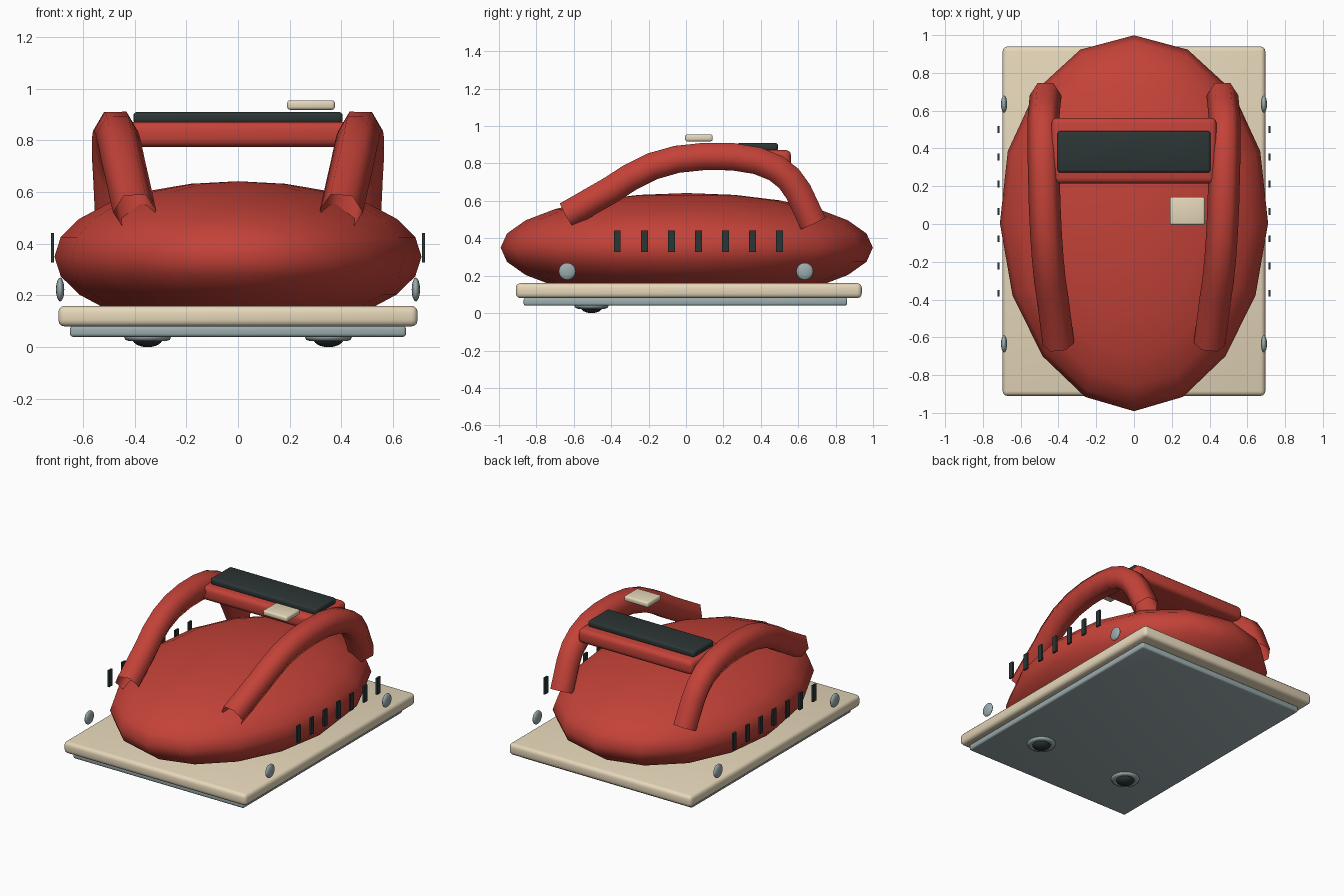
import bpy, bmesh, math
from mathutils import Vector, Matrix

if "Cube" in bpy.data.objects:
    bpy.data.objects.remove(bpy.data.objects["Cube"])


def material(name, rgb):
    m = bpy.data.materials.new(name)
    m.diffuse_color = (*rgb, 1)
    m.use_nodes = True
    m.node_tree.nodes["Principled BSDF"].inputs["Base Color"].default_value = m.diffuse_color
    return m


RED = material("red", (0.55, 0.055, 0.04))
CREAM = material("cream", (0.79, 0.68, 0.49))
DARK = material("dark", (0.025, 0.035, 0.035))
STEEL = material("steel", (0.33, 0.41, 0.42))


def add_mesh(name, bm, mat, angle=None):
    me = bpy.data.meshes.new(name)
    bmesh.ops.recalc_face_normals(bm, faces=bm.faces)
    bm.to_mesh(me)
    bm.free()
    ob = bpy.data.objects.new(name, me)
    bpy.context.collection.objects.link(ob)
    me.materials.append(mat)
    if angle:
        bpy.ops.object.select_all(action='DESELECT')
        ob.select_set(True)
        bpy.context.view_layer.objects.active = ob
        bpy.ops.object.shade_smooth_by_angle(angle=math.radians(angle))
    return ob


def box(name, lo, hi, mat, bevel=0):
    lo, hi = Vector(lo), Vector(hi)
    bm = bmesh.new()
    m = Matrix.Translation((lo + hi) / 2) @ Matrix.Diagonal((*(hi - lo), 1))
    bmesh.ops.create_cube(bm, size=1, matrix=m)
    if bevel:
        bmesh.ops.bevel(bm, geom=bm.edges[:], offset=bevel, segments=3,
                        profile=0.5, affect='EDGES')
    return add_mesh(name, bm, mat, 35 if bevel else None)


def ball(name, loc, radii, mat, seg=16, rings=12):
    bm = bmesh.new()
    m = Matrix.Translation(loc) @ Matrix.Diagonal((*radii, 1))
    bmesh.ops.create_uvsphere(bm, u_segments=seg, v_segments=rings, radius=1, matrix=m)
    return add_mesh(name, bm, mat, 60)


def tube(name, path, r, mat):
    # open hexagonal tube, flat side up
    bm = bmesh.new()
    pts = [Vector(p) for p in path]
    rings = []
    for i, p in enumerate(pts):
        t = (pts[min(i + 1, len(pts) - 1)] - pts[max(i - 1, 0)]).normalized()
        side = (Vector((1, 0, 0)) - t * t.x).normalized()
        up = side.cross(t)
        rings.append([bm.verts.new(p + r * (side * math.cos(a) + up * math.sin(a)))
                      for a in (k * math.pi / 3 for k in range(6))])
    for a, b in zip(rings, rings[1:]):
        for k in range(6):
            bm.faces.new((a[k], a[(k + 1) % 6], b[(k + 1) % 6], b[k]))
    return add_mesh(name, bm, mat, 65)


# Domed body, slightly narrower towards the front
body = ball("body_shell", (0, 0, 0.35), (0.71, 0.995, 0.292), RED)
for v in body.data.vertices:
    v.co.x *= 1 + 0.05 * v.co.y
    v.co.y += 0.004

# Base board and sole plate
box("base_board", (-0.695, -0.91, 0.08), (0.695, 0.94, 0.16), CREAM, 0.025)
box("sole_plate", (-0.65, -0.868, 0.04), (0.65, 0.862, 0.082), STEEL, 0.012)

# Side handles
handle = [(0.40, -0.635, 0.525), (0.43, -0.40, 0.66), (0.445, -0.30, 0.725),
          (0.457, -0.18, 0.785), (0.466, -0.05, 0.822), (0.473, 0.10, 0.838),
          (0.477, 0.25, 0.836), (0.48, 0.38, 0.815), (0.48, 0.48, 0.775),
          (0.48, 0.55, 0.72), (0.476, 0.60, 0.65), (0.468, 0.68, 0.48)]
for s, label in ((-1, "left"), (1, "right")):
    tube(f"handle_{label}", [(s * x, y, z) for x, y, z in handle], 0.084, RED)
    # Vent slots
    for i in range(7):
        y = -0.367 + 0.1445 * i
        box(f"vent_{label}_{i}", (s * 0.717 - 0.006, y - 0.018, 0.328),
            (s * 0.717 + 0.006, y + 0.018, 0.442), DARK)
    # Side bolts
    for y, end in ((-0.635, "front"), (0.635, "back")):
        ball(f"bolt_{label}_{end}", (s * 0.688, y, 0.223), (0.016, 0.046, 0.046), STEEL)
    # Underside ports: steel ring around a dark ball
    bm = bmesh.new()
    n, k = 24, 8
    grid = [[bm.verts.new((s * 0.35 + (0.071 + 0.021 * math.cos(b)) * math.cos(a),
                           -0.505 + (0.071 + 0.021 * math.cos(b)) * math.sin(a),
                           0.041 + 0.018 * math.sin(b)))
             for b in (2 * math.pi * j / k for j in range(k))]
            for a in (2 * math.pi * i / n for i in range(n))]
    for i in range(n):
        for j in range(k):
            c, d = grid[i], grid[(i + 1) % n]
            bm.faces.new((c[j], d[j], d[(j + 1) % k], c[(j + 1) % k]))
    add_mesh(f"port_ring_{label}", bm, STEEL, 60)
    ball(f"port_ball_{label}", (s * 0.35, -0.505, 0.035), (0.06, 0.06, 0.035), DARK)

# Cross grip, pad and button
box("cross_grip", (-0.437, 0.215, 0.775), (0.437, 0.562, 0.872), RED, 0.03)
box("grip_pad", (-0.405, 0.272, 0.865), (0.405, 0.492, 0.91), DARK, 0.015)
box("button", (0.19, -0.005, 0.918), (0.375, 0.143, 0.955), CREAM, 0.012)
